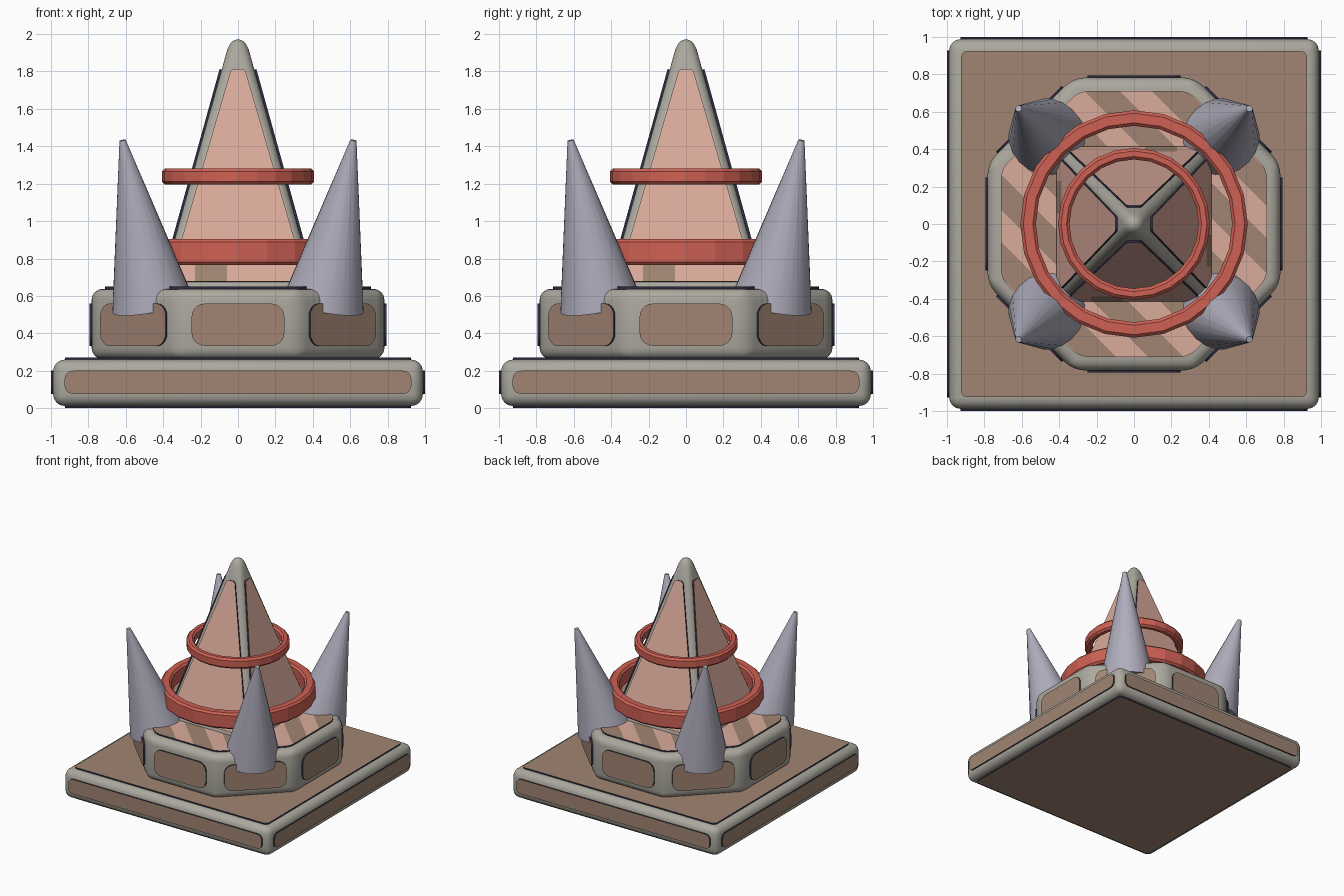
import bpy, bmesh, math
from mathutils import Matrix, Vector

if "Cube" in bpy.data.objects:
    bpy.data.objects.remove(bpy.data.objects["Cube"])


def material(name, rgb):
    m = bpy.data.materials.new(name)
    lin = [c / 12.92 if c <= 0.04045 else ((c + 0.055) / 1.055) ** 2.4 for c in rgb]
    m.diffuse_color = (*lin, 1)
    m.use_nodes = True
    m.node_tree.nodes["Principled BSDF"].inputs["Base Color"].default_value = m.diffuse_color
    return m


STONE = material("grey_stone", (0.67, 0.66, 0.62))
BROWN = material("brown_panel", (0.63, 0.52, 0.45))
PINK = material("pink_panel", (0.86, 0.67, 0.61))
NAVY = material("dark_outline", (0.17, 0.17, 0.25))
RED = material("red_ring", (0.81, 0.38, 0.33))
STEEL = material("pale_spike", (0.69, 0.68, 0.74))


def finish(bm, name, mats, smooth=None):
    bmesh.ops.recalc_face_normals(bm, faces=bm.faces)
    for f in bm.faces:
        f.smooth = smooth is not None
    me = bpy.data.meshes.new(name)
    bm.to_mesh(me)
    bm.free()
    for m in mats:
        me.materials.append(m)
    if smooth is not None:
        me.set_sharp_from_angle(angle=math.radians(smooth))
    ob = bpy.data.objects.new(name, me)
    bpy.context.collection.objects.link(ob)
    return ob


def loft(bm, rings):
    """Closed skin through rings of points, capped at both ends."""
    vs = [[bm.verts.new(p) for p in r] for r in rings]
    n = len(vs[0])
    for a, b in zip(vs, vs[1:]):
        for i in range(n):
            bm.faces.new((a[i], a[(i + 1) % n], b[(i + 1) % n], b[i]))
    bm.faces.new(vs[0][::-1])
    bm.faces.new(vs[-1])


def rounded(corners, r, seg=5):
    """Convex counter-clockwise polygon with filleted corners."""
    out, n = [], len(corners)
    for i in range(n):
        p = Vector(corners[i])
        a = (Vector(corners[i - 1]) - p).normalized()
        b = (Vector(corners[(i + 1) % n]) - p).normalized()
        half = a.angle(b) / 2
        c = p + (a + b).normalized() * (r / math.sin(half))
        turn = math.pi - 2 * half
        start = p + a * (r / math.tan(half)) - c
        for k in range(seg + 1):
            t = turn * k / seg
            out.append(c + Vector((start.x * math.cos(t) - start.y * math.sin(t),
                                   start.x * math.sin(t) + start.y * math.cos(t))))
    return out


def rect(w, h):
    return [(-w, -h), (w, -h), (w, h), (-w, h)]


def octagon(apothem):
    r = apothem / math.cos(math.pi / 8)
    return [(r * math.cos(math.pi / 8 + i * math.pi / 4),
             r * math.sin(math.pi / 8 + i * math.pi / 4)) for i in range(8)]


def panel(name, outline, frame, fill, cuts=(), rule=None, alt=PINK):
    """Raised plate with a dark rim; optional cuts recolour parts of the fill."""
    bm = bmesh.new()
    loft(bm, [[(p.x, p.y, z) for p in outline] for z in (-0.006, 0.0115)])
    bm.faces.ensure_lookup_table()
    top = bm.faces[-1]
    bmesh.ops.inset_individual(bm, faces=[top], thickness=0.009)
    top.material_index = 1
    for co, no in cuts:
        fs = [f for f in bm.faces if f.material_index == 1]
        geom = fs + list({e for f in fs for e in f.edges}) + list({v for f in fs for v in f.verts})
        bmesh.ops.bisect_plane(bm, geom=geom, plane_co=co, plane_no=no)
    if rule:
        for f in bm.faces:
            if f.material_index == 1 and rule(f.calc_center_median()):
                f.material_index = 2
    bm.transform(frame)
    return finish(bm, name, [NAVY, fill, alt])


def side_frame(angle, dist, z, lean=0.0):
    """Local x runs sideways, y up, z outward from the centre."""
    return (Matrix.Rotation(angle, 4, 'Z') @ Matrix.Translation((0, -dist, z))
            @ Matrix.Rotation(math.pi / 2 - lean, 4, 'X'))


def block(name, outline, z0, z1, bevel):
    bm = bmesh.new()
    loft(bm, [[(x, y, z) for x, y in outline] for z in (z0, z1)])
    bmesh.ops.bevel(bm, geom=bm.edges[:], offset=bevel, segments=4,
                    profile=0.5, affect='EDGES', clamp_overlap=True)
    return finish(bm, name, [STONE], 35)


# Square base plate with panels on all sides
block("base_plate", rect(0.988, 0.988), 0.012, 0.259, 0.06)
big = rounded(rect(0.925, 0.925), 0.035)
panel("base_top_panel", big, Matrix.Translation((0, 0, 0.259)), BROWN)
panel("base_bottom_panel", big,
      Matrix.Translation((0, 0, 0.012)) @ Matrix.Rotation(math.pi, 4, 'X'), BROWN)
for i in range(4):
    panel("base_side_panel", rounded(rect(0.927, 0.062), 0.045),
          side_frame(i * math.pi / 2, 0.988, 0.138), BROWN)

# Octagonal drum with side panels and a striped top
block("drum", octagon(0.783), 0.262, 0.638, 0.06)
for i in range(8):
    panel("drum_side_panel", rounded(rect(0.248, 0.113), 0.07),
          side_frame(i * math.pi / 4, 0.783, 0.446), BROWN)
PERIOD, HALF = 0.36, 0.085
stripes = [((k * PERIOD + s * HALF, 0, 0), (1, 1, 0)) for k in range(-3, 4) for s in (-1, 1)]
panel("drum_top_panel", rounded(octagon(0.71), 0.12), Matrix.Translation((0, 0, 0.638)),
      BROWN, stripes,
      lambda c: abs(c.x + c.y - PERIOD * round((c.x + c.y) / PERIOD)) < HALF)

# Tall pyramid with rounded edges and tip
SLOPE = 0.278


def half_width(z):
    return 0.09 + (1.8 - z) * SLOPE


bm = bmesh.new()
sections = [(z, half_width(z), 0.05) for z in (0.63, 1.2, 1.8, 1.92)]
sections += [(1.945, 0.044, 0.042), (1.96, 0.032, 0.031), (1.968, 0.018, 0.017), (1.971, 0.005, 0.004)]
loft(bm, [[(p.x, p.y, z) for p in rounded(rect(h, h), r)] for z, h, r in sections])
finish(bm, "pyramid", [STONE], 40)

# Slanted pyramid panels with a brown patch at the foot
Z0, Z1 = 0.675, 1.81
length = (Z1 - Z0) * math.hypot(1, SLOPE)
slant = rounded([(-0.367, 0), (0.367, 0), (0.037, length), (-0.037, length)], 0.026)
patch = [((0, 0.095, 0), (0, 1, 0)), ((-0.23, 0, 0), (1, 0, 0)), ((-0.06, 0, 0), (1, 0, 0))]
for i in range(4):
    panel("pyramid_panel", slant,
          side_frame(i * math.pi / 2, half_width(Z0), Z0, math.atan(SLOPE)), PINK,
          patch, lambda c: c.y < 0.095 and -0.23 < c.x < -0.06, BROWN)


# Floating rings with chamfered section
def ring(name, inner, outer, z0, z1, c, n=24):
    prof = [(inner + c, z0), (outer - c, z0), (outer, z0 + c), (outer, z1 - c),
            (outer - c, z1), (inner + c, z1), (inner, z1 - c), (inner, z0 + c)]
    bm = bmesh.new()
    vs = [[bm.verts.new((r * math.cos(t), r * math.sin(t), z)) for r, z in prof]
          for t in (2 * math.pi * i / n for i in range(n))]
    for i in range(n):
        a, b = vs[i], vs[(i + 1) % n]
        for k in range(8):
            j = (k + 1) % 8
            bm.faces.new((a[k], b[k], b[j], a[j]))
    finish(bm, name, [RED])


ring("lower_ring", 0.525, 0.608, 0.765, 0.903, 0.016)
ring("upper_ring", 0.345, 0.406, 1.195, 1.282, 0.016)

# Four spikes leaning outward at the corners
for sx in (-1, 1):
    for sy in (-1, 1):
        foot = Vector((0.455 * sx, 0.455 * sy, 0.55))
        tip = Vector((0.617 * sx, 0.617 * sy, 1.432))
        axis = tip - foot
        bm = bmesh.new()
        bmesh.ops.create_cone(bm, cap_ends=True, segments=20, radius1=0.222,
                              radius2=0.017, depth=axis.length)
        bm.transform(Matrix.Translation((foot + tip) / 2)
                     @ axis.to_track_quat('Z', 'Y').to_matrix().to_4x4())
        finish(bm, "corner_spike", [STEEL], 30)
